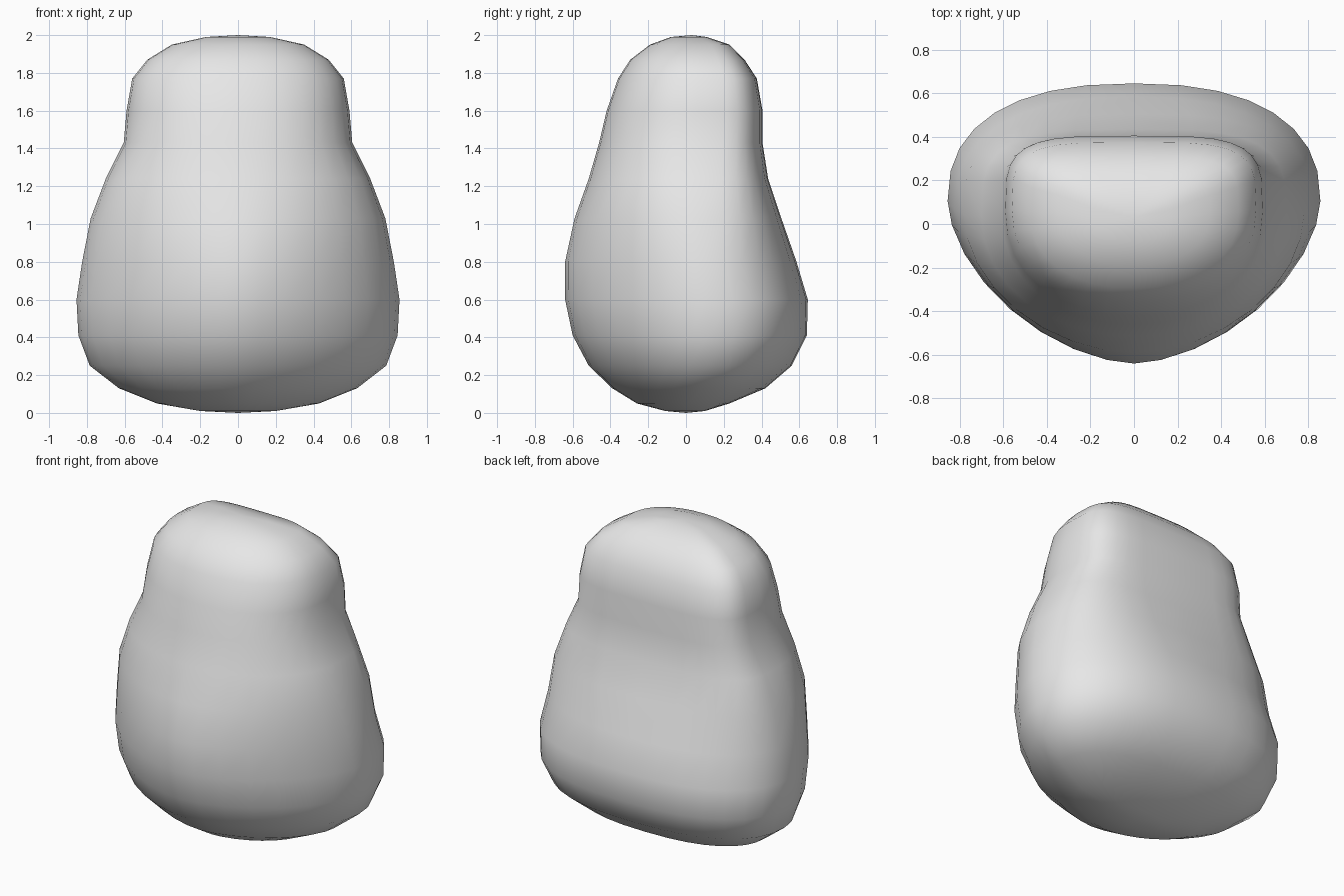
import bpy, bmesh, math

if "Cube" in bpy.data.objects:
    bpy.data.objects.remove(bpy.data.objects["Cube"])

SEGMENTS = 32

# Body profile: height, half width, front y, back y
RINGS = [
    (0.01, 0.20, -0.11, 0.10), (0.05, 0.43, -0.26, 0.23),
    (0.13, 0.63, -0.39, 0.42), (0.25, 0.785, -0.515, 0.56),
    (0.41, 0.845, -0.60, 0.64), (0.60, 0.855, -0.64, 0.645),
    (0.80, 0.825, -0.64, 0.585), (1.03, 0.78, -0.59, 0.505),
    (1.24, 0.70, -0.515, 0.435), (1.43, 0.605, -0.46, 0.405),
    (1.60, 0.59, -0.42, 0.405), (1.77, 0.56, -0.36, 0.375),
    (1.87, 0.48, -0.295, 0.31), (1.95, 0.35, -0.19, 0.23),
    (1.99, 0.17, -0.08, 0.11),
]


def power(v, p):
    """Signed power that squares off or sharpens an ellipse."""
    return math.copysign(abs(v) ** (2 / p), v)


def ring_points(z, width, front, back):
    """Tapered at the front, flatter at the back, boxier towards the head."""
    t = min(max((z - 0.8) / 0.65, 0), 1)
    mid = front + (back - front) * 0.58
    points = []
    for i in range(SEGMENTS):
        a = 2 * math.pi * i / SEGMENTS
        c, s = math.cos(a), math.sin(a)
        p = 2.4 + 1.6 * t if s > 0 else 1.7 + 0.5 * t
        depth = back - mid if s > 0 else mid - front
        points.append((width * power(c, p), mid + depth * power(s, p), z))
    return points


# Loft the rings into one closed body
bm = bmesh.new()
loops = [[bm.verts.new(p) for p in ring_points(*r)] for r in RINGS]
bottom = bm.verts.new((0, 0, 0))
top = bm.verts.new((0, 0.03, 2))
for i in range(SEGMENTS):
    j = (i + 1) % SEGMENTS
    for low, high in zip(loops, loops[1:]):
        bm.faces.new((low[i], low[j], high[j], high[i]))
    bm.faces.new((bottom, loops[0][j], loops[0][i]))
    bm.faces.new((top, loops[-1][i], loops[-1][j]))
bmesh.ops.recalc_face_normals(bm, faces=bm.faces)
for f in bm.faces:
    f.smooth = True

mesh = bpy.data.meshes.new("body")
bm.to_mesh(mesh)
bm.free()

# Plain grey finish
grey = bpy.data.materials.new("light grey")
grey.diffuse_color = (0.8, 0.8, 0.8, 1)
grey.use_nodes = True
grey.node_tree.nodes["Principled BSDF"].inputs["Base Color"].default_value = grey.diffuse_color
mesh.materials.append(grey)
body = bpy.data.objects.new("body", mesh)
bpy.context.collection.objects.link(body)
